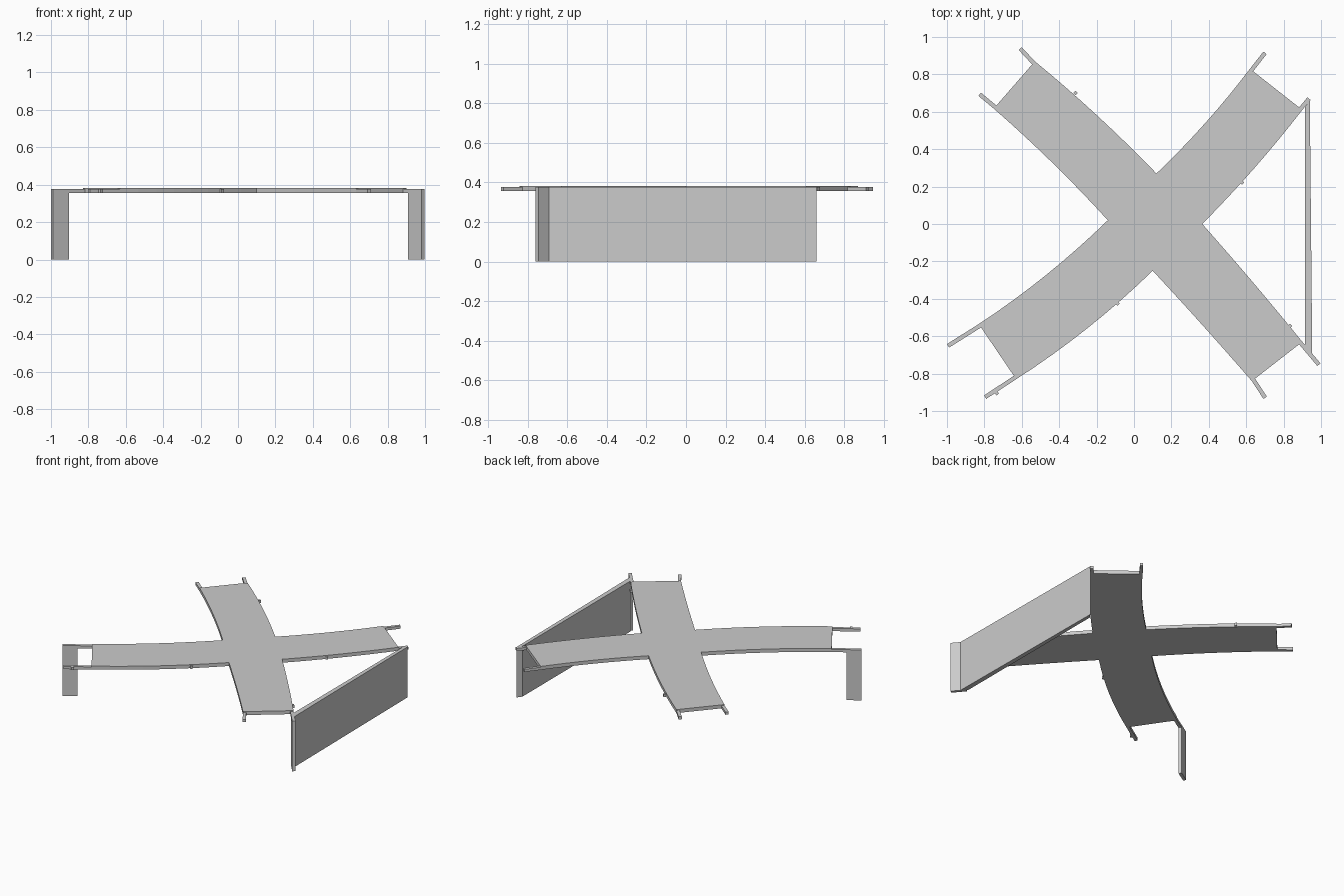
import bpy, bmesh
from mathutils import Vector as V

if "Cube" in bpy.data.objects:
    bpy.data.objects.remove(bpy.data.objects["Cube"])

TOP, RAIL_TOP, LOW = 0.383, 0.377, 0.357
W = 0.022  # rail width


def prism(name, pts, z0, z1):
    bm = bmesh.new()
    face = bm.faces.new([bm.verts.new((p[0], p[1], z0)) for p in pts])
    ext = bmesh.ops.extrude_face_region(bm, geom=[face])["geom"]
    for v in ext:
        if isinstance(v, bmesh.types.BMVert):
            v.co.z = z1
    bmesh.ops.recalc_face_normals(bm, faces=bm.faces)
    me = bpy.data.meshes.new(name)
    bm.to_mesh(me)
    bm.free()
    ob = bpy.data.objects.new(name, me)
    bpy.context.collection.objects.link(ob)
    return ob


def strip(name, a, b, side, z0, z1, width=W):
    # thin wall from a to b, thickened toward the point "side"
    a, b, side = V(a), V(b), V(side)
    d = (b - a).normalized()
    n = V((-d.y, d.x))
    if n.dot(side - a) < 0:
        n = -n
    n *= width
    return prism(name, [a, b, b + n, a + n], z0, z1)


def curve(a, m, b, n=8):
    # parabola passing through a, m, b
    a, m, b = V(a), V(m), V(b)
    c = 2 * m - (a + b) / 2
    return [a * (1 - t) ** 2 + c * 2 * t * (1 - t) + b * t * t
            for t in (i / n for i in range(n + 1))]


# Arms: for each edge (inner corner, middle, outer end, rail tip), anticlockwise
arms = {
    "north_east": [((.365, 0), (.642, .297), (.90, .61), (.944, .663)),
                   ((.12, .27), (.383, .542), (.62, .83), (.692, .922))],
    "north_west": [((.12, .27), (-.197, .58), (-.53, .87), (-.60, .945)),
                   ((-.14, .02), (-.437, .328), (-.75, .617), (-.832, .685))],
    "south_west": [((-.14, .02), (-.473, -.275), (-.83, -.535), (-1.0, -.642)),
                   ((.10, -.25), (-.25, -.558), (-.63, -.83), (-.79, -.935))],
    "south_east": [((.10, -.25), (.368, -.543), (.63, -.84), (.692, -.935)),
                   ((.365, 0), (.637, -.313), (.90, -.63), (.997, -.745))],
}

# Crossing deck
outline = []
for first, second in arms.values():
    outline += curve(*first[:3])
    outline += curve(*second[:3])[::-1][:-1]
prism("deck", outline, LOW, TOP)

# Rail ends projecting past the deck
for name, edges in arms.items():
    for i, (_, m, e, t) in enumerate(edges):
        back = V(e) + (V(e) - V(t)).normalized() * 0.02
        strip(f"{name}_rail_{i + 1}", back, t, edges[1 - i][2], LOW, RAIL_TOP)

# Side wall, its angled end and the opposite leg
prism("side_wall", [(.915, .625), (.915, -.655), (.953, -.70), (.94, .66)], 0, RAIL_TOP)
strip("angled_wall", (.927, -.662), (.997, -.745), (.6, -.84), 0, RAIL_TOP)
strip("west_leg", (-.915, -.588), (-1.0, -.642), (-.63, -.83), 0, RAIL_TOP)

# Small edge lugs
for i, (x, y) in enumerate([(-.313, .70), (.577, .222), (-.087, -.425),
                            (.835, -.545), (-.735, -.905)]):
    r = 0.012
    prism(f"lug_{i + 1}", [(x - r, y), (x, y - r), (x + r, y), (x, y + r)], LOW, RAIL_TOP)
